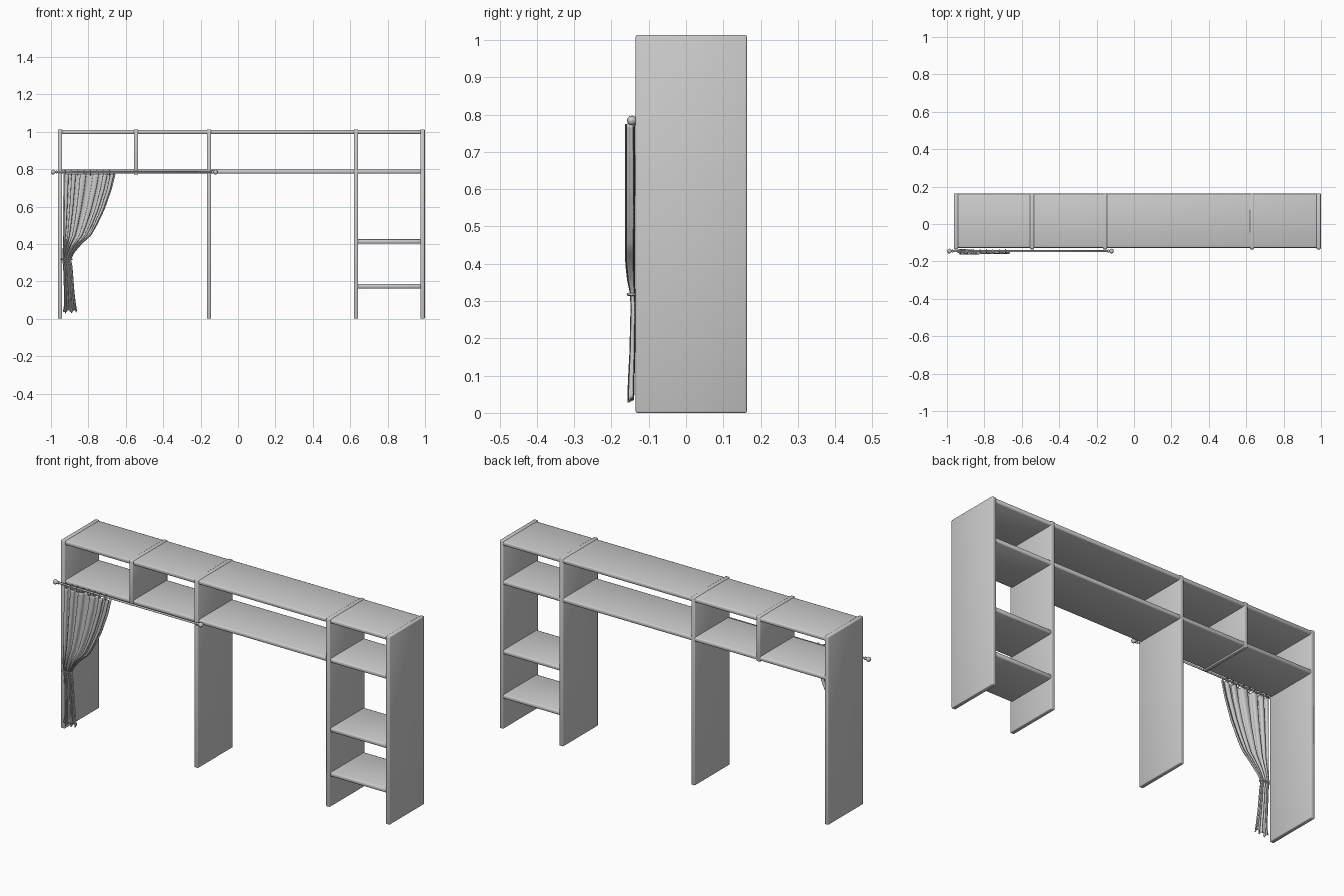
import bpy, math
from mathutils import Vector

cube = bpy.data.objects.get("Cube")
if cube:
    bpy.data.objects.remove(cube, do_unlink=True)

grey = bpy.data.materials.new("light grey")
grey.use_nodes = True
grey.diffuse_color = (0.6, 0.6, 0.6, 1)
grey.node_tree.nodes["Principled BSDF"].inputs["Base Color"].default_value = grey.diffuse_color


def make(name, verts, faces):
    mesh = bpy.data.meshes.new(name)
    mesh.from_pydata(verts, [], faces)
    mesh.shade_smooth()
    mesh.materials.append(grey)
    obj = bpy.data.objects.new(name, mesh)
    bpy.context.collection.objects.link(obj)
    return obj


def board(name, x, y, z, rounding=0.004):
    """Rounded box between (min, max) pairs."""
    verts = [(a, b, c) for a in x for b in y for c in z]
    faces = [(0, 1, 3, 2), (4, 6, 7, 5), (0, 4, 5, 1), (2, 3, 7, 6), (0, 2, 6, 4), (1, 5, 7, 3)]
    obj = make(name, verts, faces)
    bevel = obj.modifiers.new("rounding", "BEVEL")
    bevel.width, bevel.segments = rounding, 2
    return obj


def lathe(name, profile, centre, sign=1, sides=16):
    """Revolve (distance, radius) points around the x axis."""
    verts = [(centre[0] + sign * d, centre[1] + r * math.cos(a), centre[2] + r * math.sin(a))
             for d, r in profile for a in [math.tau * i / sides for i in range(sides)]]
    faces = [(k * sides + i, k * sides + (i + 1) % sides,
              (k + 1) * sides + (i + 1) % sides, (k + 1) * sides + i)
             for k in range(len(profile) - 1) for i in range(sides)]
    if sign < 0:
        faces = [f[::-1] for f in faces]
    return make(name, verts, [f[::-1] for f in faces])


def ring(name, centre, normal, rx, ry, tube):
    """Oval hoop; rx and ry are its radii across the chosen plane."""
    curve = bpy.data.curves.new(name, "CURVE")
    curve.dimensions = "3D"
    curve.bevel_depth, curve.bevel_resolution = tube, 2
    spline = curve.splines.new("POLY")
    count = 20
    spline.points.add(count - 1)
    for i, p in enumerate(spline.points):
        a = math.tau * i / count
        u, v = rx * math.cos(a), ry * math.sin(a)
        off = Vector((u, v, 0)) if normal == "z" else Vector((0, u, v))
        p.co = (*(Vector(centre) + off), 1)
    spline.use_cyclic_u = True
    curve.materials.append(grey)
    obj = bpy.data.objects.new(name, curve)
    bpy.context.collection.objects.link(obj)


def sample(table, z):
    """Smoothly interpolate rows whose first entry is a falling height."""
    for a, b in zip(table, table[1:]):
        if z >= b[0]:
            t = (z - b[0]) / (a[0] - b[0])
            return [q + (p - q) * t for p, q in zip(a[1:], b[1:])]
    return table[-1][1:]


# Upright panels and the short divider
FRONT, BACK, TOP = -0.135, 0.163, 1.013
T = 0.023
panels = {"right_end_panel": -0.963, "right_inner_panel": -0.167,
          "left_inner_panel": 0.619, "left_end_panel": 0.976}
for name, x in panels.items():
    board(name, (x, x + T), (FRONT, BACK), (0, TOP))
board("short_divider", (-0.556, -0.534), (FRONT, BACK), (0.77, TOP))

# Long shelves and the small shelves of the left bay
for name, z in (("top_shelf", 0.987), ("long_shelf", 0.776)):
    board(name, (-0.95, 0.985), (-0.127, BACK - 0.001), (z, z + T), 0.007)
for name, z in (("middle_small_shelf", 0.402), ("low_small_shelf", 0.162)):
    board(name, (0.63, 0.985), (-0.127, BACK - 0.001), (z, z + T), 0.007)

# Curtain rod with a knob at each end
ROD_Y, ROD_Z = -0.145, 0.784
lathe("curtain_rod", [(0, 0), (0, 0.005), (0.84, 0.005), (0.84, 0)], (-0.975, ROD_Y, ROD_Z))
knob = [(0, 0), (0, 0.008), (0.006, 0.008), (0.007, 0.006), (0.011, 0.006),
        (0.014, 0.010), (0.019, 0.013), (0.026, 0.012), (0.031, 0.007), (0.033, 0)]
lathe("right_rod_knob", knob, (-0.967, ROD_Y, ROD_Z), -1)
lathe("left_rod_knob", knob, (-0.141, ROD_Y, ROD_Z), 1)

# Curtain rings on the rod
for i in range(8):
    ring("curtain_ring", (-0.925 + 0.034 * i, ROD_Y, ROD_Z - 0.004), "x", 0.009, 0.013, 0.002)

# Gathered curtain: height, right edge, left edge, depth centre, fold depth
outline = [(0.775, -0.933, -0.655, -0.151, 0.012), (0.69, -0.934, -0.676, -0.151, 0.013),
           (0.585, -0.935, -0.713, -0.151, 0.013), (0.505, -0.935, -0.751, -0.151, 0.013),
           (0.445, -0.935, -0.785, -0.151, 0.012), (0.40, -0.936, -0.835, -0.151, 0.012),
           (0.355, -0.938, -0.873, -0.148, 0.010), (0.318, -0.940, -0.893, -0.144, 0.006),
           (0.28, -0.935, -0.885, -0.143, 0.006), (0.16, -0.931, -0.876, -0.145, 0.007),
           (0.08, -0.929, -0.868, -0.148, 0.008), (0.03, -0.938, -0.860, -0.149, 0.008)]
COLS, ROWS, FOLDS = 96, 60, 6
verts = []
for r in range(ROWS + 1):
    z = 0.775 - 0.74 * r / ROWS
    x0, x1, yc, depth = sample(outline, z)
    low = max(0, (0.15 - z) / 0.15)
    for c in range(COLS + 1):
        u = c / COLS
        a = math.tau * FOLDS * (u + 0.06 * math.sin(math.tau * u))
        x = x0 + (x1 - x0) * (u + 0.02 * math.sin(2 * a))
        y = yc + depth * math.cos(a) * (0.85 + 0.15 * math.cos(3 * u))
        verts.append((x, y, z + low * (0.012 * math.sin(a * 0.5) + 0.012 * u)))
W = COLS + 1
curtain = make("curtain", verts, [(r * W + c, (r + 1) * W + c, (r + 1) * W + c + 1, r * W + c + 1)
                                  for r in range(ROWS) for c in range(COLS)])
curtain.modifiers.new("cloth", "SOLIDIFY").thickness = 0.002

# Tie around the gathered curtain
ring("curtain_tie", (-0.916, -0.146, 0.318), "z", 0.028, 0.009, 0.004)
